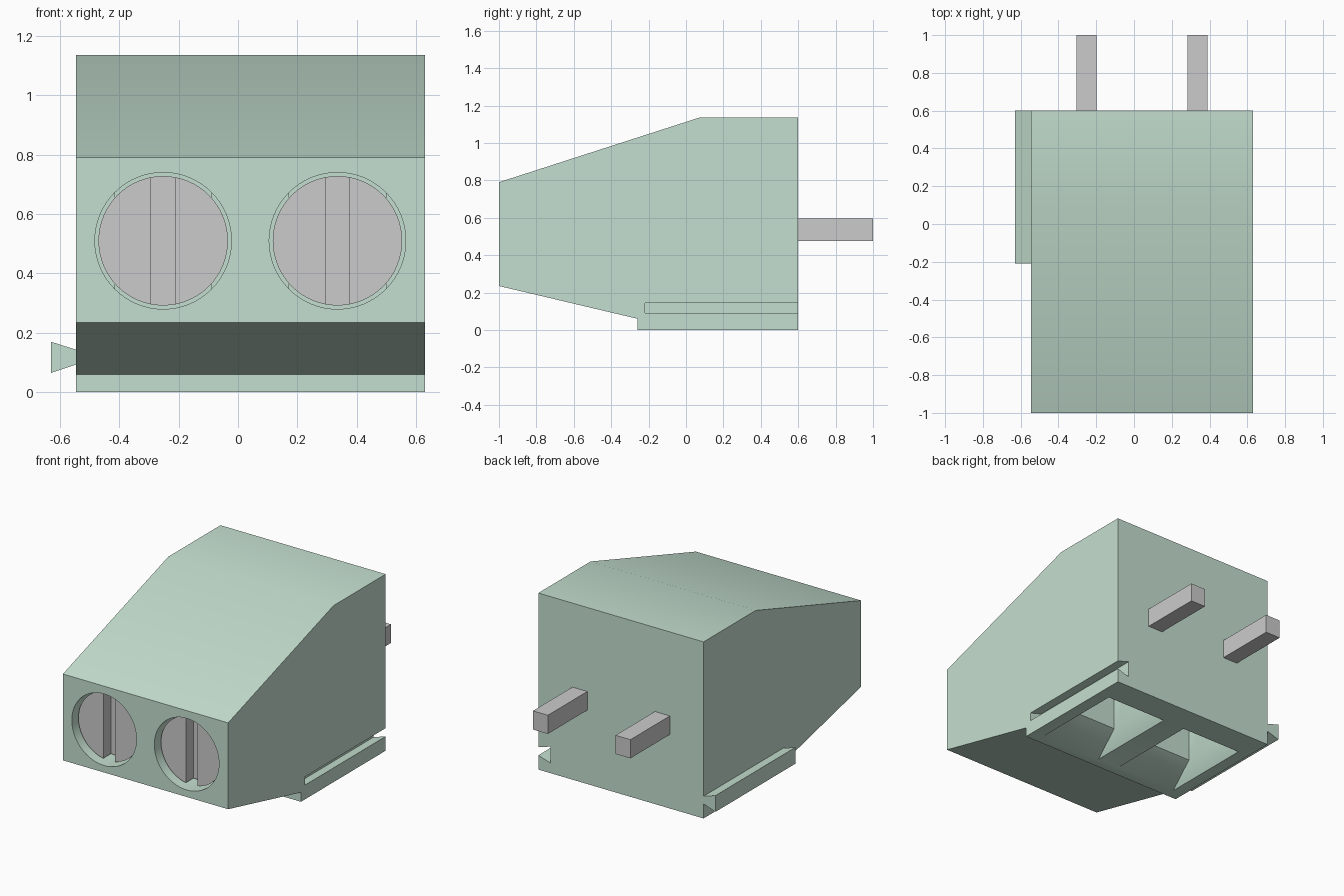
import bpy, bmesh
from math import sin, cos, pi

if "Cube" in bpy.data.objects:
    bpy.data.objects.remove(bpy.data.objects["Cube"])


def loft(name, rings):
    """Closed solid through a list of equal-length vertex rings."""
    bm = bmesh.new()
    loops = [[bm.verts.new(p) for p in ring] for ring in rings]
    n = len(loops[0])
    for a, b in zip(loops, loops[1:]):
        for i in range(n):
            j = (i + 1) % n
            bm.faces.new((a[i], a[j], b[j], b[i]))
    bm.faces.new(loops[0])
    bm.faces.new(loops[-1])
    bmesh.ops.recalc_face_normals(bm, faces=bm.faces)
    mesh = bpy.data.meshes.new(name)
    bm.to_mesh(mesh)
    bm.free()
    ob = bpy.data.objects.new(name, mesh)
    bpy.context.collection.objects.link(ob)
    return ob


def along_y(name, pts, y0, y1):
    return loft(name, [[(x, y, z) for x, z in pts] for y in (y0, y1)])


def along_x(name, pts, x0, x1):
    return loft(name, [[(x, y, z) for y, z in pts] for x in (x0, x1)])


def box(x0, x1, z0, z1):
    return [(x0, z0), (x1, z0), (x1, z1), (x0, z1)]


def circle(cx, cz, r, n=64):
    return [(cx + r * cos(2 * pi * i / n), cz + r * sin(2 * pi * i / n)) for i in range(n)]


def rect(x, hx, y0, y1, z):
    return [(x - hx, y0, z), (x + hx, y0, z), (x + hx, y1, z), (x - hx, y1, z)]


def cut(ob, cutter):
    cutter.hide_render = True
    mod = ob.modifiers.new("cut", 'BOOLEAN')
    mod.operation = 'DIFFERENCE'
    mod.solver = 'EXACT'
    mod.object = cutter
    bpy.context.view_layer.objects.active = ob
    bpy.ops.object.modifier_apply(modifier=mod.name)
    bpy.data.objects.remove(cutter)


def smooth(ob):
    bpy.ops.object.select_all(action='DESELECT')
    ob.select_set(True)
    bpy.context.view_layer.objects.active = ob
    bpy.ops.object.shade_smooth_by_angle(angle=0.5)


LEFT, RIGHT, SCREW_Z = -0.545, 0.63, 0.51
green = bpy.data.materials.new("green_plastic")
green.diffuse_color = (0.557, 0.74, 0.627, 1)
green.use_nodes = True
green.node_tree.nodes["Principled BSDF"].inputs["Base Color"].default_value = green.diffuse_color

# Housing with sloped top and undercut front
housing = along_x("housing", [(-1, 0.235), (-1, 0.79), (0.07, 1.135), (0.6, 1.135),
                              (0.6, 0), (-0.26, 0), (-0.26, 0.06)], LEFT, RIGHT)

# Dovetail groove on the right side
cut(housing, along_y("groove_cutter", [(RIGHT + 0.02, 0.098), (RIGHT + 0.02, 0.139),
                                       (0.545, 0.17), (0.545, 0.065)], -0.22, 0.7))

for i, x in enumerate((-0.252, 0.335), 1):
    # Screw hole and funnelled wire opening
    cut(housing, loft(f"wire_cutter_{i}", [
        rect(x, 0.226, -0.232, 0.434, -0.02),
        rect(x, 0.163, 0.02, 0.35, 0.1),
        rect(x, 0.163, 0.02, 0.35, 0.76)]))
    cut(housing, along_y(f"hole_cutter_{i}", circle(x, SCREW_Z, 0.23), -1.1, 0.1))
    # Slotted screw
    screw = along_y(f"screw_{i}", circle(x, SCREW_Z, 0.218), -0.95, 0.0)
    cut(screw, along_y("slot_cutter", box(x - 0.041, x + 0.041, 0.2, 0.8), -1.1, -0.87))
    smooth(screw)
    # Solder pin
    along_y(f"pin_{i}", box(x - 0.053, x + 0.053, 0.475, 0.595), 0.55, 1.0)

housing.data.materials.clear()
housing.data.materials.append(green)
smooth(housing)

# Dovetail rail on the left side
rail = along_y("rail", [(LEFT, 0.093), (LEFT, 0.143), (-0.63, 0.17), (-0.63, 0.065)], -0.21, 0.6)
rail.data.materials.append(green)
